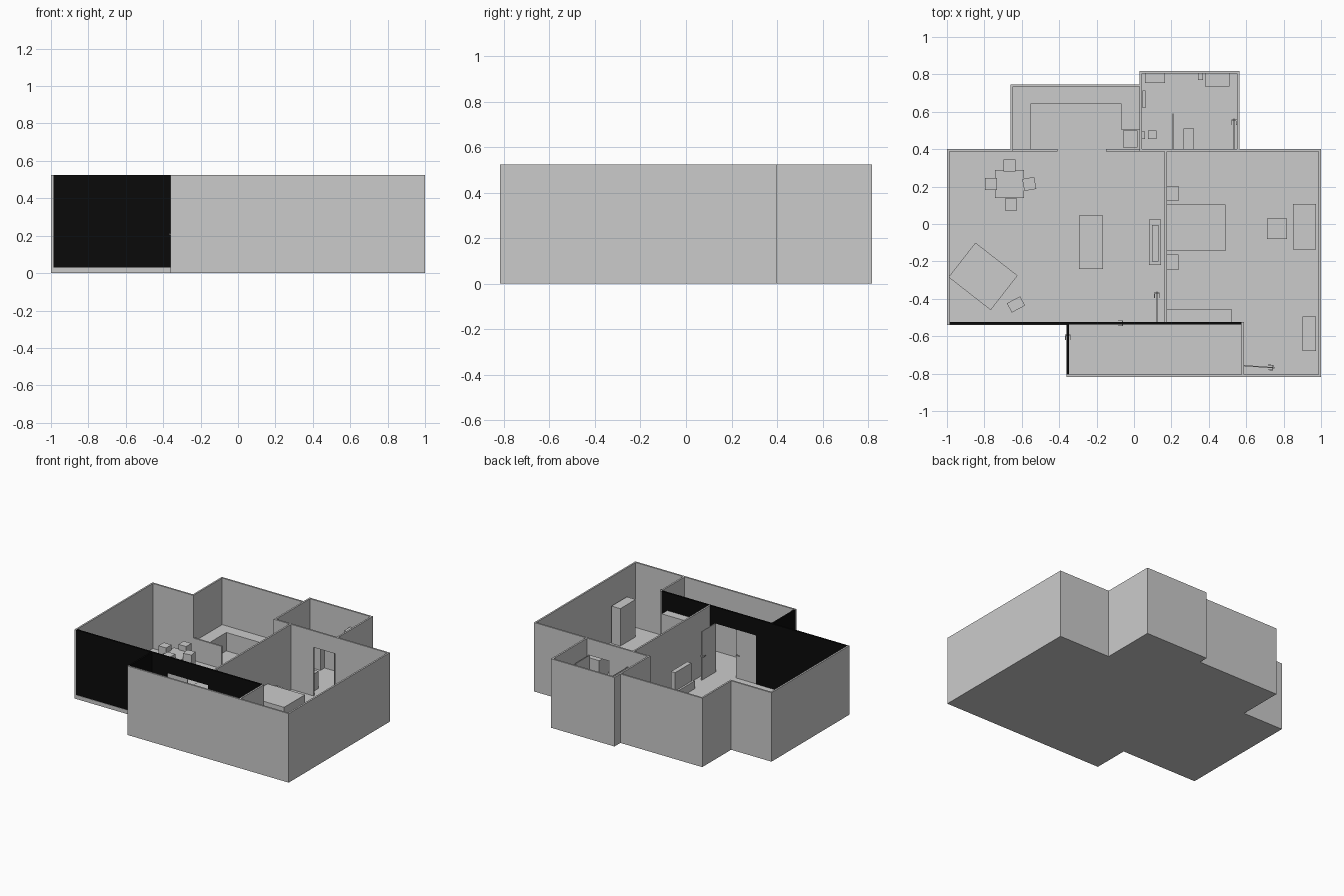
import bpy, bmesh
from math import radians, cos, sin
from mathutils import Matrix, Vector

if "Cube" in bpy.data.objects:
    bpy.data.objects.remove(bpy.data.objects["Cube"])

F, H, DOOR, T = 0.03, 0.525, 0.40, 0.013   # floor top, wall top, door head, wall thickness

black = bpy.data.materials.new("black")
black.diffuse_color = (0.003, 0.003, 0.003, 1)
black.use_nodes = True
black.node_tree.nodes["Principled BSDF"].inputs["Base Color"].default_value = black.diffuse_color


def mesh_object(name, bm, mat=None):
    me = bpy.data.meshes.new(name)
    bm.to_mesh(me)
    bm.free()
    ob = bpy.data.objects.new(name, me)
    bpy.context.collection.objects.link(ob)
    if mat:
        me.materials.append(mat)
    return ob


def add_box(bm, x0, x1, y0, y1, z0, z1):
    m = Matrix.Translation(((x0 + x1) / 2, (y0 + y1) / 2, (z0 + z1) / 2)) \
        @ Matrix.Diagonal((x1 - x0, y1 - y0, z1 - z0, 1))
    bmesh.ops.create_cube(bm, size=1, matrix=m)


def box(name, x0, x1, y0, y1, z1, z0=F, angle=0):
    bm = bmesh.new()
    cx, cy = (x0 + x1) / 2, (y0 + y1) / 2
    w, d = (x1 - x0) / 2, (y1 - y0) / 2
    add_box(bm, -w, w, -d, d, z0, z1)
    ob = mesh_object(name, bm)
    ob.location = (cx, cy, 0)
    ob.rotation_euler.z = radians(angle)
    return ob


def wall(name, axis, a, b, pos, door=None, top=H, mat=None):
    """Wall along an axis from a to b, from pos to pos + T, with an optional doorway."""
    spans = [(a, b, F, top)]
    if door:
        spans = [(a, door[0], F, top), (door[1], b, F, top), (door[0], door[1], DOOR, top)]
    bm = bmesh.new()
    for s, e, z0, z1 in spans:
        if e - s < 1e-4:
            continue
        if axis == 'x':
            add_box(bm, s, e, pos, pos + T, z0, z1)
        else:
            add_box(bm, pos, pos + T, s, e, z0, z1)
    return mesh_object(name, bm, mat)


def door(name, hinge, angle, width=0.17):
    """Thin leaf with a lever handle on each side near the free edge."""
    bm = bmesh.new()
    add_box(bm, 0, width, -0.003, 0.003, F, DOOR)
    h = width - 0.01
    add_box(bm, h - 0.003, h + 0.003, -0.014, 0.014, 0.205, 0.211)
    for s in (-1, 1):
        y = s * 0.013
        add_box(bm, h - 0.025, h + 0.003, y - 0.002, y + 0.002, 0.205, 0.211)
    ob = mesh_object(name, bm)
    ob.location = (hinge[0], hinge[1], 0)
    ob.rotation_euler.z = radians(angle)


# Floor slab following the plan outline
outline = [(-1, -.54), (-.36, -.54), (-.36, -.818), (1, -.818), (1, .4), (.565, .4),
           (.565, .818), (.03, .818), (.03, .747), (-.66, .747), (-.66, .4), (-1, .4)]
bm = bmesh.new()
face = bm.faces.new([bm.verts.new((x, y, 0)) for x, y in outline])
ext = bmesh.ops.extrude_face_region(bm, geom=[face])
bmesh.ops.translate(bm, vec=(0, 0, F), verts=[v for v in ext['geom'] if isinstance(v, bmesh.types.BMVert)])
bmesh.ops.recalc_face_normals(bm, faces=bm.faces)
mesh_object("floor_slab", bm)

# Outer walls
wall("living_left_wall", 'y', -.54, .4, -1)
wall("living_back_wall", 'x', -1 + T, -.66 + T, .4 - T)
wall("kitchen_left_wall", 'y', .4, .747, -.66)
wall("kitchen_back_wall", 'x', -.66 + T, .03, .747 - T)
wall("bath_left_wall", 'y', .4, .818, .03)
wall("bath_back_wall", 'x', .03 + T, .565 - T, .818 - T)
wall("bath_right_wall", 'y', .4, .818, .565 - T)
wall("bedroom_back_wall", 'x', .03, 1 - T, .4 - T, (.365, .545))
wall("right_wall", 'y', -.818, .4, 1 - T)
wall("front_wall", 'x', -.36, 1 - T, -.818)

# Black hallway walls
wall("hall_black_wall", 'x', -1 + T, .575, -.537, (-.222, .122), mat=black)
wall("hall_end_black_wall", 'y', -.818 + T, -.537, -.36, (-.765, -.585), mat=black)

# Inner partitions
wall("bedroom_partition", 'y', -.537 + T, .4 - T, .163)
wall("hall_bedroom_wall", 'y', -.818 + T, -.524, .575, (-.76, -.585))
wall("kitchen_half_wall_left", 'x', -.66 + T, -.41, .4 - T, top=.2)
wall("kitchen_half_wall_right", 'x', -.15, .03, .4 - T, top=.2)

# Door leaves
door("living_door_closed", (-.222, -.5305), 0, .171)
door("living_door_open", (.122, -.53), 90)
door("bath_door", (.535, .395), 90)
door("bedroom_door", (.582, -.757), -4)
door("entrance_door", (-.3535, -.765), 90, .18)

# Kitchen counter in a U and the tall fridge
box("counter_back", -.647, .03, .645, .734, .17)
box("counter_left", -.647, -.55, .4, .645, .17)
box("counter_right", -.07, .03, .505, .645, .17)
box("fridge", -.06, .02, .41, .5, .33)

# Dining table with four chairs
box("dining_table", -.743, -.588, .14, .29, .14)
for i, (x, y, r) in enumerate([(-.665, .312, 0), (-.765, .214, 0), (-.657, .105, 0), (-.56, .214, 10)]):
    box(f"dining_chair_{i}", x - .0325, x + .0325, y - .0325, y + .0325, .18, angle=r)

# Living room furniture
box("corner_table", -.807 - .143, -.807 + .143, -.28 - .117, -.28 + .117, .13, angle=-38)
box("stool", -.631 - .04, -.631 + .04, -.43 - .028, -.43 + .028, .12, angle=28)
box("sofa", -.295, -.165, -.24, .045, .13)
box("media_stand", .08, .145, -.22, .025, .09)
box("screen", .095, .13, -.2, -.005, .23, .09)

# Bedroom furniture
box("bed", .176, .49, -.145, .105, .18)
for n, y in (("back", .122), ("front", -.245)):
    box("nightstand_" + n, .176, .237, y, y + .082, .13)
box("desk", .85, .974, -.135, .108, .2)
box("desk_chair", .71, .818, -.08, .03, .17)
box("wardrobe", .9, .974, -.68, -.495, .315)
box("dresser", .176, .525, -.524, -.458, .39)

# Bathroom fittings
box("shower_screen", .207, .211, .4, .59, .4)
box("toilet", .265, .322, .4, .51, .16)
box("vanity", .38, .51, .735, .805, .4)
box("bin", .342, .37, .77, .805, .1)
box("bath_shelf", .06, .165, .755, .805, .2)
box("towel_rail", .045, .062, .62, .715, .25, .2)
box("shower_tap", .043, .06, .455, .495, .25, .2)
box("shower_stool", .075, .12, .455, .5, .1)
